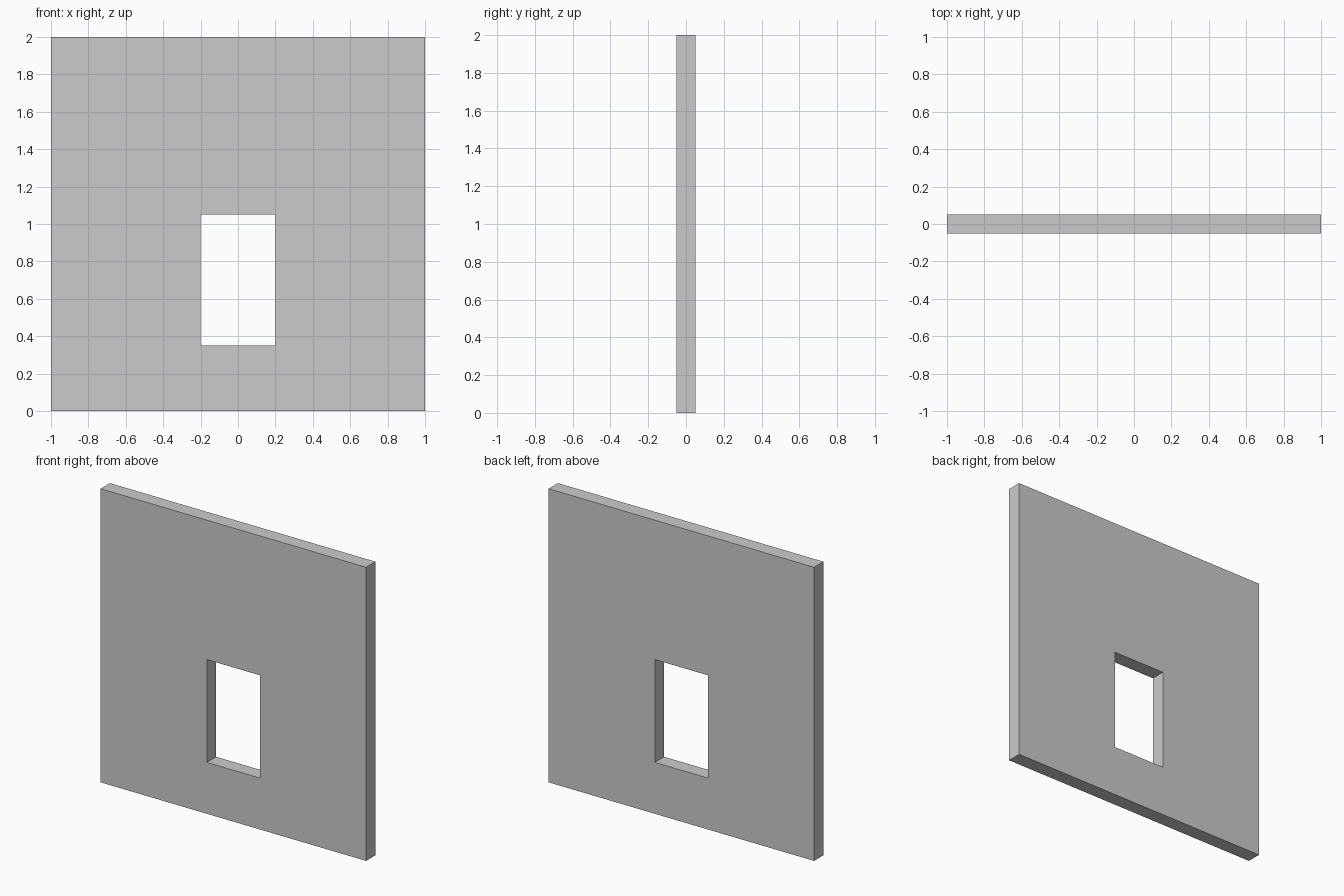
import bpy, bmesh

if "Cube" in bpy.data.objects:
    bpy.data.objects.remove(bpy.data.objects["Cube"])

T = 0.05  # half thickness
outer = [(-1, 0), (1, 0), (1, 2), (-1, 2)]
hole = [(-0.2, 0.35), (0.2, 0.35), (0.2, 1.05), (-0.2, 1.05)]

bm = bmesh.new()


def ring(points, y):
    return [bm.verts.new((x, y, z)) for x, z in points]


of, ob = ring(outer, -T), ring(outer, T)
hf, hb = ring(hole, -T), ring(hole, T)

# Front, back, outer edge and window reveal, one side at a time
for i in range(4):
    j = (i + 1) % 4
    for a, b in ((of, hf), (ob, of), (hb, ob), (hf, hb)):
        bm.faces.new((a[i], a[j], b[j], b[i]))
bmesh.ops.recalc_face_normals(bm, faces=bm.faces)

# Wall panel with a window opening
mesh = bpy.data.meshes.new("wall_panel")
bm.to_mesh(mesh)
bm.free()
wall = bpy.data.objects.new("wall_panel", mesh)
bpy.context.collection.objects.link(wall)
